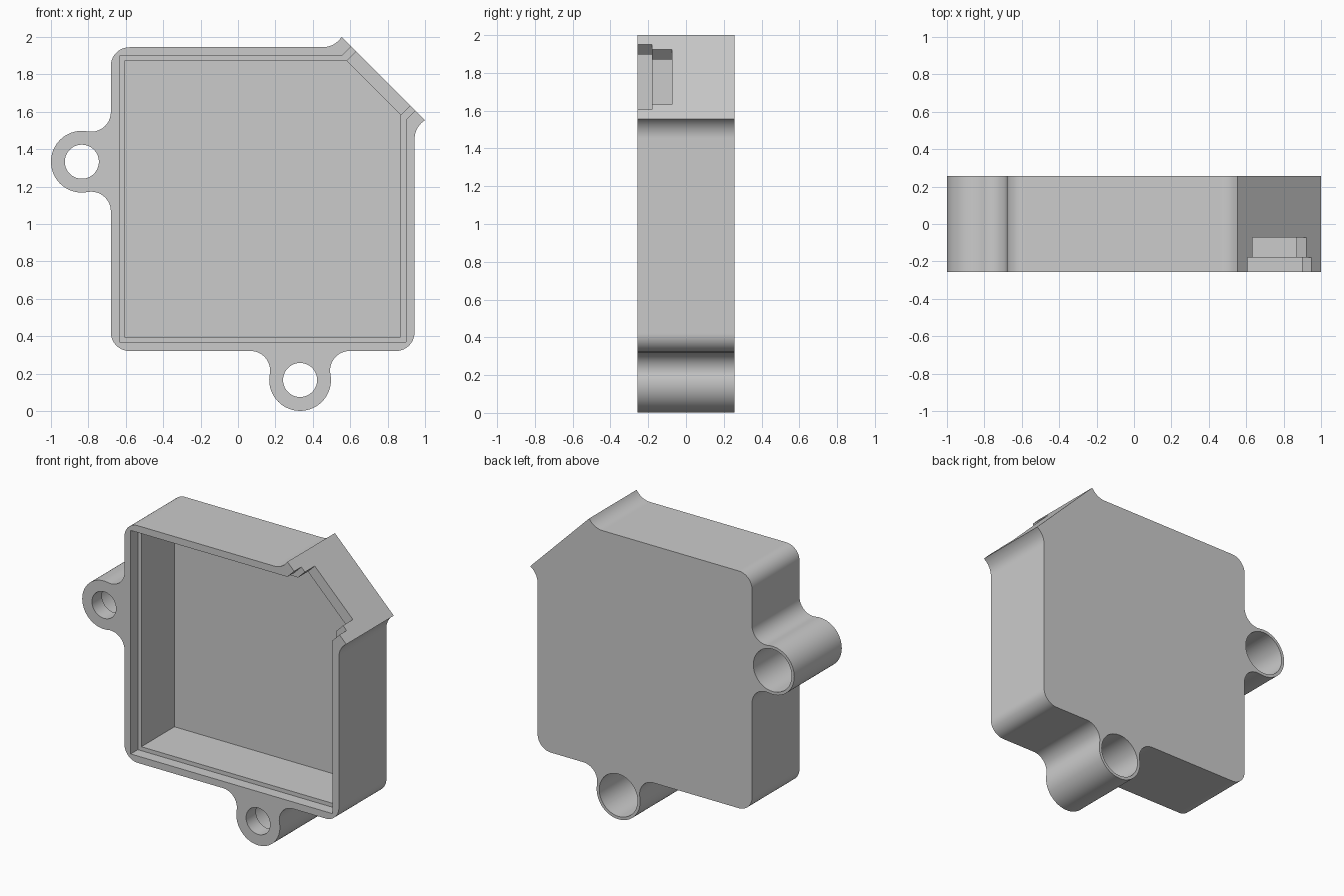
import bpy, bmesh
from math import radians, degrees, cos, sin, atan2, sqrt, acos

if "Cube" in bpy.data.objects:
    bpy.data.objects.remove(bpy.data.objects["Cube"], do_unlink=True)

CX, CZ = 0.132, 1.133        # centre of the square body
HALF, FRONT, BACK = 0.812, -0.257, 0.257
CORNER, FILLET = 0.1, 0.105
EAR_R, HOLE_R, BORE_R = 0.165, 0.091, 0.145
EAR = (0.2, -0.967)          # lower ear; the left ear is its diagonal mirror
TIP = (0.868, 0.422)         # end of the flared chamfer

grey = bpy.data.materials.new("light grey")
grey.use_nodes = True
colour = (0.6, 0.6, 0.6, 1)
grey.diffuse_color = colour
grey.node_tree.nodes["Principled BSDF"].inputs["Base Color"].default_value = colour


def arc(centre, r, start, end):
    """Points on an arc, angles in degrees."""
    n = max(2, round(abs(end - start) / 5))
    angles = [radians(start + (end - start) * i / n) for i in range(n + 1)]
    return [(centre[0] + r * cos(a), centre[1] + r * sin(a)) for a in angles]


def mirrored(half):
    """Close a half outline by mirroring it across the diagonal."""
    return half + [(w, u) for u, w in reversed(half)]


def prism(name, outline, y0, y1):
    """Extrude an outline, given about the body centre, from y0 to y1."""
    bm = bmesh.new()
    bm.faces.new([bm.verts.new((CX + u, y0, CZ + w)) for u, w in outline])
    bmesh.ops.remove_doubles(bm, verts=bm.verts[:], dist=0.0001)
    ext = bmesh.ops.extrude_face_region(bm, geom=bm.faces[:])
    moved = [v for v in ext["geom"] if isinstance(v, bmesh.types.BMVert)]
    bmesh.ops.translate(bm, verts=moved, vec=(0, y1 - y0, 0))
    bmesh.ops.recalc_face_normals(bm, faces=bm.faces[:])
    mesh = bpy.data.meshes.new(name)
    bm.to_mesh(mesh)
    bm.free()
    mesh.materials.append(grey)
    obj = bpy.data.objects.new(name, mesh)
    bpy.context.collection.objects.link(obj)
    return obj


def cut(target, outline, y0, y1):
    """Subtract a prism and discard the cutter."""
    cutter = prism("cutter", outline, y0, y1)
    cutter.hide_render = True
    mod = target.modifiers.new("cut", 'BOOLEAN')
    mod.operation, mod.solver, mod.object = 'DIFFERENCE', 'EXACT', cutter
    bpy.context.view_layer.objects.active = target
    bpy.ops.object.modifier_apply(modifier=mod.name)
    bpy.data.objects.remove(cutter, do_unlink=True)


# Outer outline: rounded square, blended ears, flared chamfer
inset = HALF - CORNER
rise = -HALF - FILLET - EAR[1]
reach = sqrt((EAR_R + FILLET) ** 2 - rise ** 2)
lean = degrees(atan2(rise, reach))
flare_r = 0.12
sweep = acos(1 - (TIP[0] - HALF) / flare_r)
flare = (HALF + flare_r, TIP[1] - flare_r * sin(sweep))
half = (arc((-inset, -inset), CORNER, 225, 270)
        + arc((EAR[0] - reach, -HALF - FILLET), FILLET, 90, -lean)
        + arc(EAR, EAR_R, 180 - lean, 360 + lean)
        + arc((EAR[0] + reach, -HALF - FILLET), FILLET, 180 + lean, 90)
        + arc((inset, -inset), CORNER, -90, 0)
        + arc(flare, flare_r, 180, 180 - degrees(sweep)))
housing = prism("housing", mirrored(half), FRONT, BACK)


def recess(size, chamfer, notch):
    """Square recess with its upper corner cut, or opened by a notch."""
    pts = [(-size, -size), (size, -size), (size, chamfer)]
    if notch:
        pts.append((size + 0.12, chamfer + 0.12))
    return pts + [(w, u) for u, w in reversed(pts[1:])]


# Lid rim and seat open through the chamfer; the deep pocket does not
cut(housing, recess(0.765, 0.422, True), FRONT - 0.05, -0.18)
cut(housing, recess(0.738, 0.449, True), FRONT - 0.05, -0.073)
cut(housing, recess(0.738, 0.449, False), FRONT - 0.05, 0.178)

# Stepped screw holes in both ears
for centre in (EAR, EAR[::-1]):
    cut(housing, arc(centre, HOLE_R, 0, 355), FRONT - 0.05, BACK + 0.05)
    cut(housing, arc(centre, BORE_R, 0, 355), FRONT + 0.107, BACK + 0.05)

bpy.ops.object.select_all(action='DESELECT')
housing.select_set(True)
bpy.context.view_layer.objects.active = housing
bpy.ops.object.shade_smooth_by_angle(angle=radians(30))
